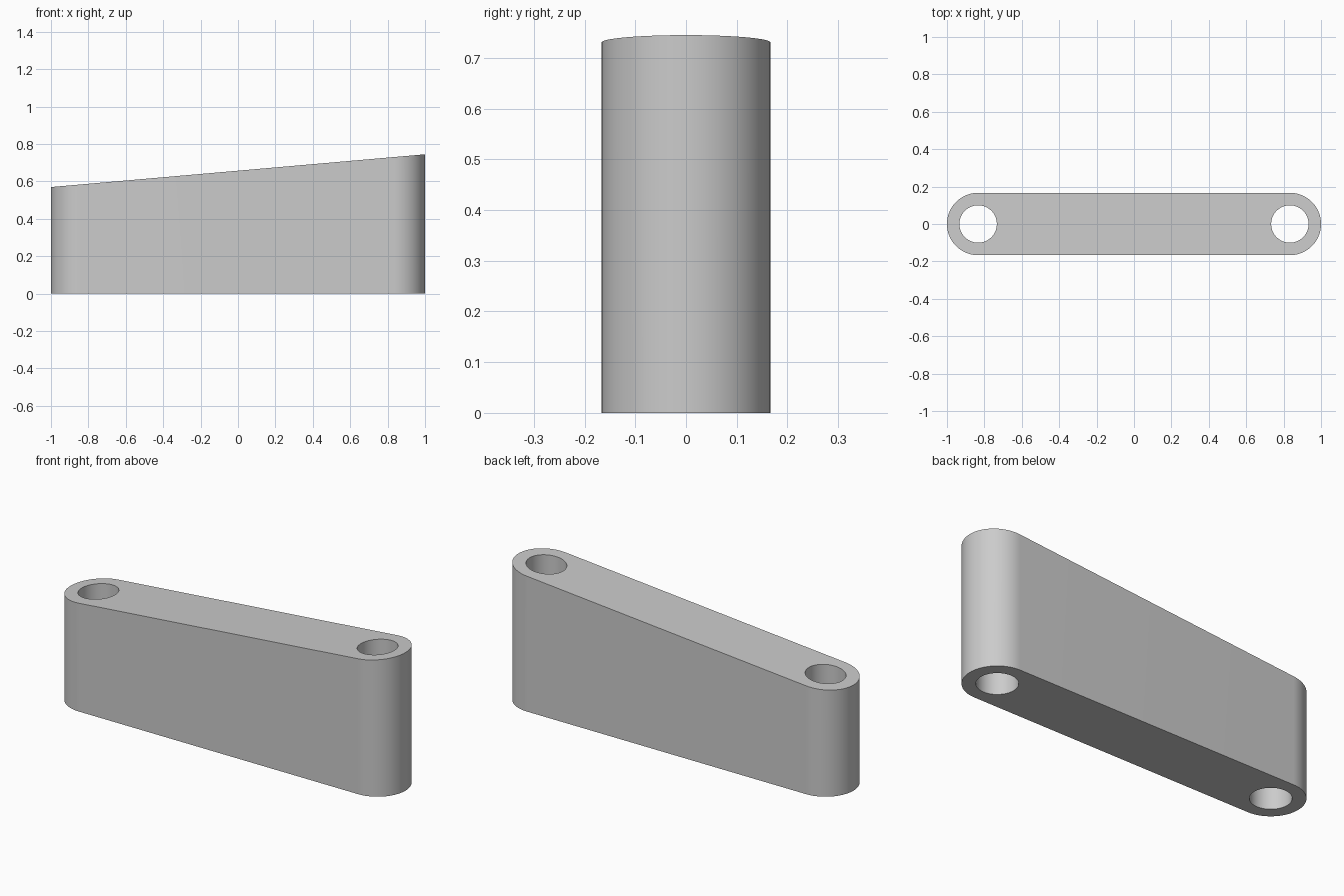
import bpy, bmesh, math

if "Cube" in bpy.data.objects:
    bpy.data.objects.remove(bpy.data.objects["Cube"])

R, HOLE, CX = 1 / 6, 0.10, 5 / 6      # end radius, bore radius, bore centre
N = 48                                # segments per half circle


def top_z(x):
    return 0.6575 + x * math.tan(math.radians(5))


def arc(cx, r, start):
    """Half circle, counter-clockwise from the start angle."""
    return [(cx + r * math.cos(start + math.pi * i / N),
             r * math.sin(start + math.pi * i / N)) for i in range(N + 1)]


bm = bmesh.new()


def ring(points, height):
    return [bm.verts.new((x, y, height(x))) for x, y in points]


# Outlines: rounded bar and the two bores
outer = arc(CX, R, -math.pi / 2) + arc(-CX, R, math.pi / 2)
right = arc(CX, HOLE, -math.pi / 2) + arc(CX, HOLE, math.pi / 2)[1:-1]
left = arc(-CX, HOLE, math.pi / 2) + arc(-CX, HOLE, -math.pi / 2)[1:-1]
levels = [[ring(p, h) for p in (outer, right, left)]
          for h in (lambda x: 0.0, top_z)]

# Caps: a half ring round each bore, and one middle face between the bores
for k, (o, r, l) in enumerate(levels):
    faces = []
    for i in range(N):
        faces.append([o[i], o[i + 1], r[i + 1], r[i]])
        faces.append([o[N + 1 + i], o[N + 2 + i], l[i + 1], l[i]])
    faces.append([o[N], o[N + 1]] + [l[0]] + l[:N:-1] + [l[N]]
                 + [o[2 * N + 1], o[0]] + [r[0]] + r[:N:-1] + [r[N]])
    for f in faces:
        bm.faces.new(f if k else f[::-1])

# Outer wall and bore walls
for j in range(3):
    a, b = levels[0][j], levels[1][j]
    n = len(a)
    for i in range(n):
        m = (i + 1) % n
        bm.faces.new((a[i], a[m], b[m], b[i]))

bmesh.ops.recalc_face_normals(bm, faces=bm.faces)
mesh = bpy.data.meshes.new("sloped_link_block")
bm.to_mesh(mesh)
bm.free()

grey = bpy.data.materials.new("light grey")
grey.diffuse_color = (0.6, 0.6, 0.6, 1)
grey.use_nodes = True
grey.node_tree.nodes["Principled BSDF"].inputs["Base Color"].default_value = grey.diffuse_color
mesh.materials.append(grey)
block = bpy.data.objects.new("sloped_link_block", mesh)
bpy.context.collection.objects.link(block)
bpy.context.view_layer.objects.active = block
block.select_set(True)
bpy.ops.object.shade_smooth_by_angle(angle=math.radians(30))
